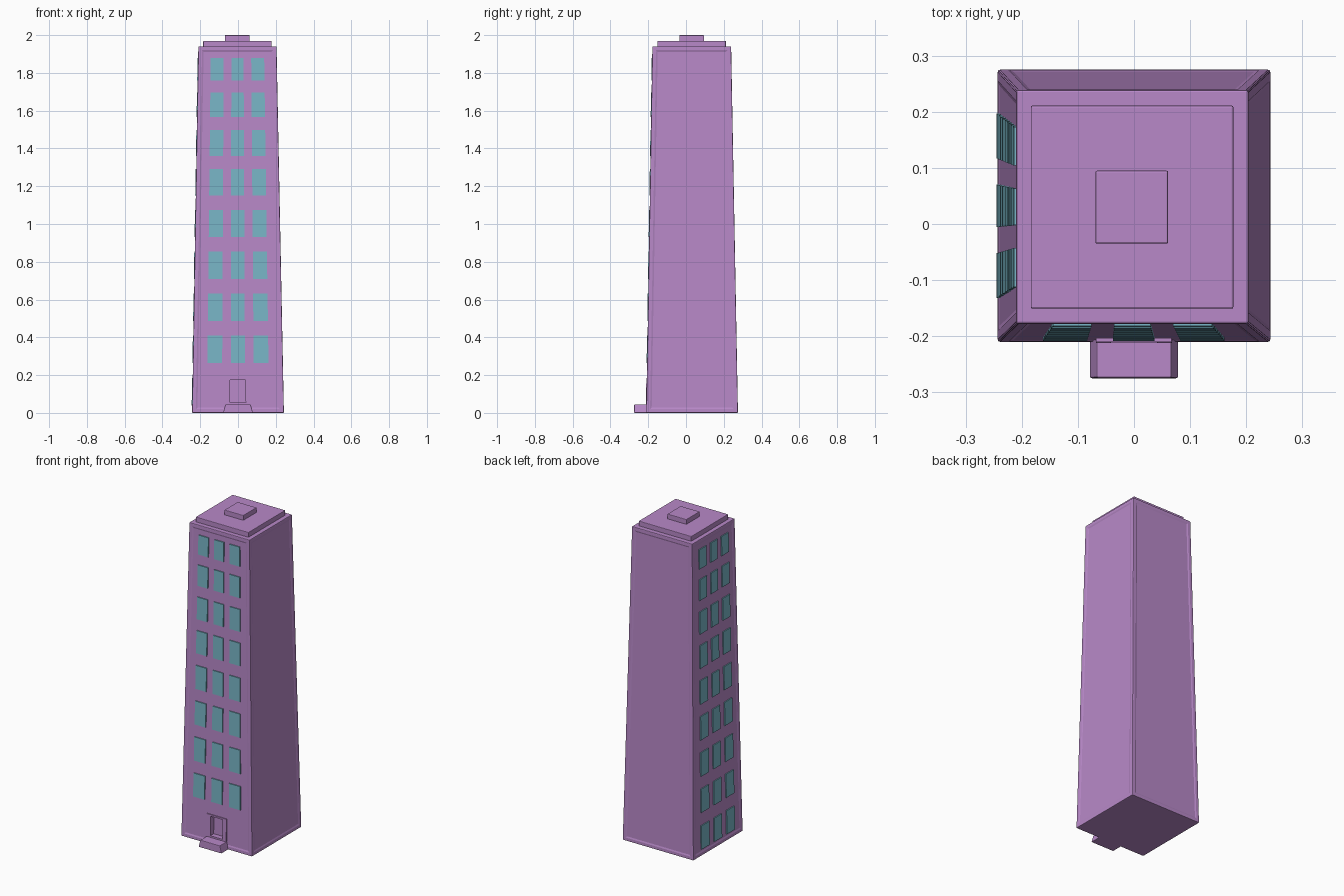
import bpy, bmesh
from mathutils import Vector

if "Cube" in bpy.data.objects:
    bpy.data.objects.remove(bpy.data.objects["Cube"])


def material(name, color):
    m = bpy.data.materials.new(name)
    m.diffuse_color = color
    m.use_nodes = True
    m.node_tree.nodes["Principled BSDF"].inputs["Base Color"].default_value = m.diffuse_color
    return m


PURPLE = material("purple_wall", (0.48, 0.25, 0.58, 1))
TEAL = material("teal_glass", (0.19, 0.47, 0.57, 1))

# Tower footprint as x0, x1, y0, y1 at the base and under the roof
BASE, TOP, H = (-0.243, 0.243, -0.21, 0.275), (-0.21, 0.204, -0.178, 0.239), 1.94


def prism(bm, lower, upper):
    """Six-sided block between two matching four-point loops."""
    a = [bm.verts.new(p) for p in lower]
    b = [bm.verts.new(p) for p in upper]
    bm.faces.new(a[::-1])
    bm.faces.new(b)
    for i in range(4):
        j = (i + 1) % 4
        bm.faces.new((a[i], a[j], b[j], b[i]))


def loop(r, z):
    x0, x1, y0, y1 = r
    return [(x0, y0, z), (x1, y0, z), (x1, y1, z), (x0, y1, z)]


def finish(bm, name, mat, bevel=0.0):
    bmesh.ops.recalc_face_normals(bm, faces=bm.faces)
    me = bpy.data.meshes.new(name)
    bm.to_mesh(me)
    bm.free()
    me.materials.append(mat)
    ob = bpy.data.objects.new(name, me)
    bpy.context.collection.objects.link(ob)
    if bevel:
        mod = ob.modifiers.new("soft_edges", "BEVEL")
        mod.width, mod.segments = bevel, 2
        mod.limit_method, mod.angle_limit = "ANGLE", 0.7
    return ob


def block(name, lower, z0, z1, upper=None, bevel=0.003):
    bm = bmesh.new()
    prism(bm, loop(lower, z0), loop(upper or lower, z1))
    return finish(bm, name, PURPLE, bevel)


def on_wall(side, u, z, out):
    """Point on the sloping front or left wall, u running 0..1 across it."""
    x0, x1, y0, y1 = [b + (t - b) * z / H for b, t in zip(BASE, TOP)]
    if side == "front":
        return Vector((x0 + (x1 - x0) * u, y0 - out, z))
    return Vector((x0 - out, y0 + (y1 - y0) * u, z))


def wall_panel(bm, side, u0, u1, z0, z1, inner, outer):
    quad = [(u0, z0), (u1, z0), (u1, z1), (u0, z1)]
    prism(bm, [on_wall(side, u, z, inner) for u, z in quad],
          [on_wall(side, u, z, outer) for u, z in quad])


# Tapered tower with shallow recessed wall panels
bm = bmesh.new()
prism(bm, loop(BASE, 0), loop(TOP, H))
bmesh.ops.recalc_face_normals(bm, faces=bm.faces)
walls = [f for f in bm.faces if abs(f.normal.z) < 0.5]
bmesh.ops.inset_individual(bm, faces=walls, thickness=0.028)
bmesh.ops.inset_individual(bm, faces=walls, thickness=0.012, depth=-0.003)
tower = finish(bm, "tower", PURPLE, 0.004)

# Doorway recess cut into the tower
bm = bmesh.new()
wall_panel(bm, "front", 0.415, 0.585, 0.055, 0.175, -0.03, 0.05)
cutter = finish(bm, "doorway_cutter", PURPLE)
cutter.hide_render = True
cutter.hide_viewport = True
cut = tower.modifiers.new("doorway", "BOOLEAN")
cut.operation, cut.solver, cut.object = "DIFFERENCE", "EXACT", cutter

# Door frame: two jambs, lintel and sill
bm = bmesh.new()
for u0, u1, z0, z1 in ((0.36, 0.415, 0.045, 0.185), (0.585, 0.64, 0.045, 0.185),
                       (0.415, 0.585, 0.175, 0.185), (0.415, 0.585, 0.045, 0.055)):
    wall_panel(bm, "front", u0, u1, z0, z1, -0.008, 0.003)
finish(bm, "door_frame", PURPLE)

# Entrance step
block("entrance_step", (-0.079, 0.079, -0.275, -0.19), 0, 0.045,
      (-0.067, 0.067, -0.274, -0.19))

# Stepped roof
block("roof_slab", (-0.184, 0.177, -0.151, 0.211), H - 0.005, 1.97)
block("roof_cap", (-0.069, 0.061, -0.035, 0.095), 1.965, 2.0)

# Windows: three columns, the left wall having one extra row at ground level
ROWS = [(0.04, 0.185), (0.265, 0.41), (0.487, 0.633), (0.71, 0.855), (0.93, 1.075),
        (1.15, 1.29), (1.36, 1.497), (1.567, 1.695), (1.76, 1.88)]
COLUMNS = [(0.16, 0.325), (0.422, 0.578), (0.675, 0.84)]
for side, rows in (("front", ROWS[1:]), ("left", ROWS)):
    bm = bmesh.new()
    for z0, z1 in rows:
        for u0, u1 in COLUMNS:
            wall_panel(bm, side, u0, u1, z0, z1, -0.008, 0.003)
    finish(bm, side + "_windows", TEAL)
